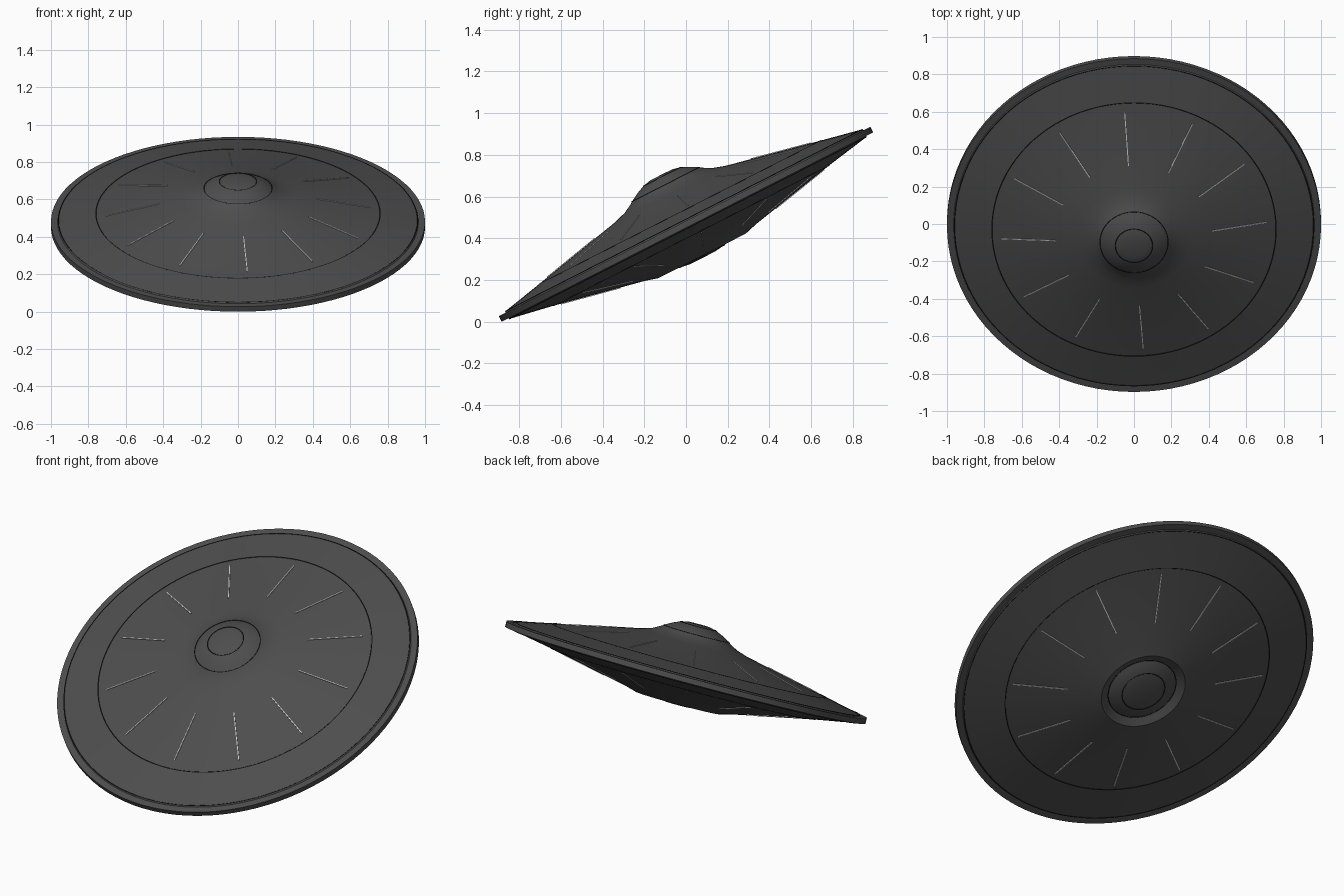
import bpy, bmesh, math
from mathutils import Matrix, Vector

if "Cube" in bpy.data.objects:
    bpy.data.objects.remove(bpy.data.objects["Cube"])

SIDES = 96
TILT = Matrix.Translation((0, 0, 0.467)) @ Matrix.Rotation(math.radians(27), 4, 'X')


def material(name, rgb):
    m = bpy.data.materials.new(name)
    m.diffuse_color = (*rgb, 1)
    m.use_nodes = True
    m.node_tree.nodes["Principled BSDF"].inputs["Base Color"].default_value = m.diffuse_color
    return m


HULL = material("dark_hull", (0.075, 0.075, 0.075))
SEAM = material("black_seam", (0.01, 0.01, 0.01))
LIGHT = material("pale_light", (0.85, 0.85, 0.85))


def finish(name, bm, mat, angle=20):
    bmesh.ops.recalc_face_normals(bm, faces=bm.faces)
    me = bpy.data.meshes.new(name)
    bm.to_mesh(me)
    bm.free()
    me.materials.append(mat)
    ob = bpy.data.objects.new(name, me)
    bpy.context.collection.objects.link(ob)
    ob.matrix_world = TILT
    bpy.ops.object.select_all(action='DESELECT')
    ob.select_set(True)
    bpy.context.view_layer.objects.active = ob
    bpy.ops.object.shade_smooth_by_angle(angle=math.radians(angle))
    return ob


def lathe(name, profile, mat, closed=False):
    # Spin an (r, h) profile about the saucer axis
    bm = bmesh.new()
    vs = [bm.verts.new((r, 0, h)) for r, h in profile]
    es = [bm.edges.new(p) for p in zip(vs, vs[1:])]
    if closed:
        es.append(bm.edges.new((vs[-1], vs[0])))
    bmesh.ops.spin(bm, geom=vs + es, cent=(0, 0, 0), axis=(0, 0, 1),
                   angle=math.tau, steps=SIDES)
    bmesh.ops.remove_doubles(bm, verts=bm.verts, dist=1e-5)
    return finish(name, bm, mat)


def height(profile, r):
    pts = sorted(profile)
    for (r0, h0), (r1, h1) in zip(pts, pts[1:]):
        if r0 <= r <= r1:
            return h0 + (h1 - h0) * (r - r0) / (r1 - r0)


# Hull: upper cone, rim band, lower cone with a shallow recess
upper = [(0, 0.266), (0.06, 0.265), (0.10, 0.256), (0.14, 0.238), (0.182, 0.215),
         (0.19, 0.208), (0.235, 0.183), (0.30, 0.163), (0.76, 0.064), (0.96, 0.022), (0.965, 0.015)]
lower = [(0, -0.180), (0.07, -0.179), (0.12, -0.172), (0.16, -0.160), (0.185, -0.148),
         (0.195, -0.148), (0.235, -0.170), (0.30, -0.152), (0.74, -0.060), (0.96, -0.020), (0.965, -0.015)]
lathe("saucer_hull", upper + [(1, 0.015), (1, -0.015)] + lower[::-1], HULL)

# Thin dark panel seams on both sides
for side, prof, radii in (("upper", upper, (0.10, 0.182, 0.76, 0.96)),
                          ("lower", lower, (0.12, 0.19, 0.74, 0.96))):
    for i, r in enumerate(radii):
        h, w, t = height(prof, r), 0.003, 0.002
        lathe(f"{side}_seam_{i + 1}",
              [(r - w, h), (r, h + t), (r + w, h), (r, h - t)], SEAM, closed=True)

# Twelve slim radial light strips on each side
for side, prof in (("upper", upper), ("lower", lower)):
    a = Vector((0.42, 0, height(prof, 0.42)))
    b = Vector((0.71, 0, height(prof, 0.71)))
    slope = math.atan2(a.z - b.z, b.x - a.x)
    bm = bmesh.new()
    for i in range(12):
        m = (Matrix.Rotation(math.radians(4 + 30 * i), 4, 'Z')
             @ Matrix.Translation((a + b) / 2)
             @ Matrix.Rotation(slope, 4, 'Y')
             @ Matrix.Diagonal(((b - a).length, 0.005, 0.008, 1)))
        bmesh.ops.create_cube(bm, size=1, matrix=m)
    finish(f"{side}_light_strips", bm, LIGHT)
